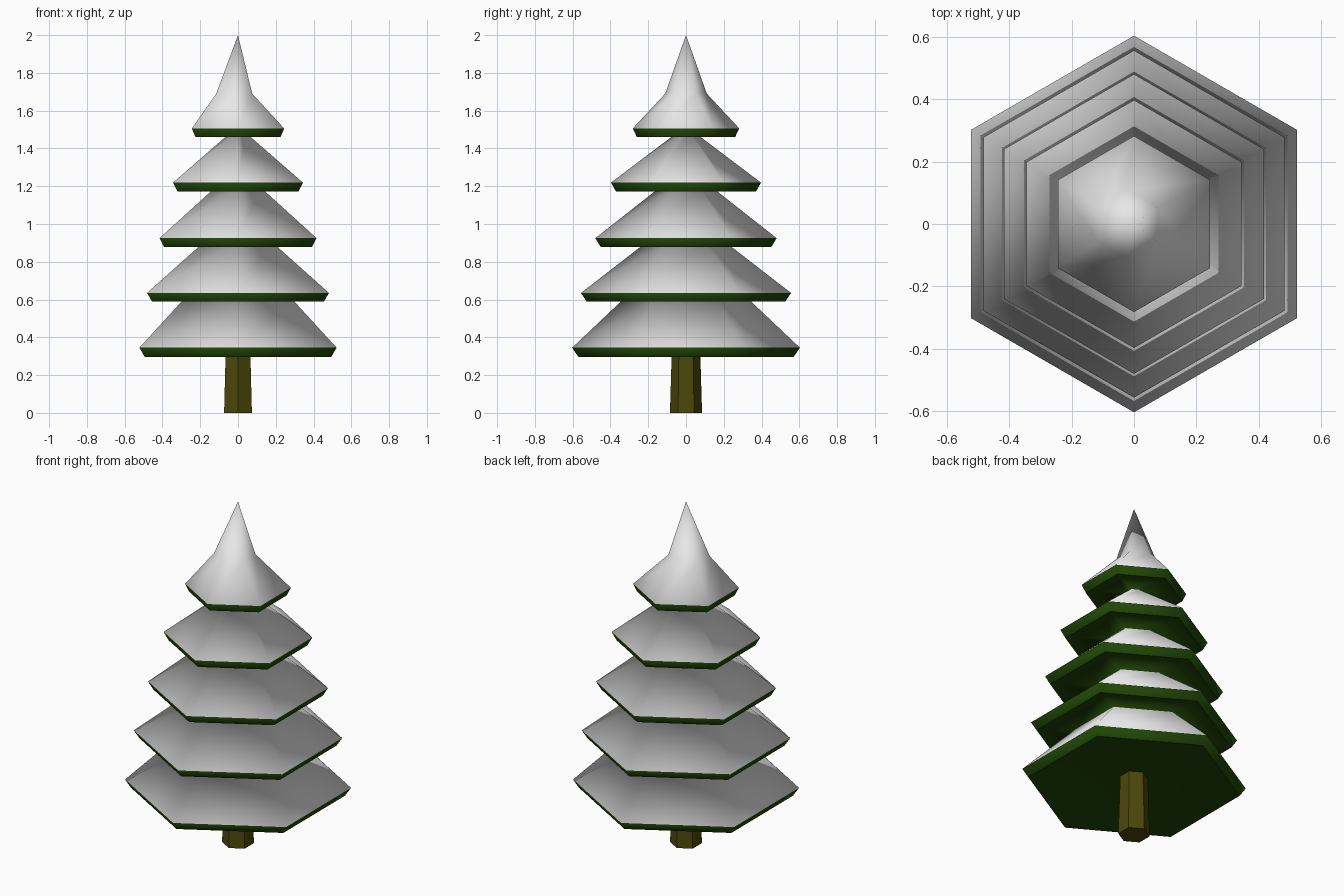
import bpy, bmesh, math

if "Cube" in bpy.data.objects:
    bpy.data.objects.remove(bpy.data.objects["Cube"])


def material(name, rgb):
    m = bpy.data.materials.new(name)
    m.diffuse_color = (*rgb, 1)
    m.use_nodes = True
    m.node_tree.nodes["Principled BSDF"].inputs["Base Color"].default_value = m.diffuse_color
    return m


SNOW = material("snow white", (0.8, 0.8, 0.8))
GREEN = material("pine green", (0.014, 0.06, 0.002))
BARK = material("bark brown", (0.072, 0.062, 0.003))


def hex_stack(name, rings, bands, mats, sharp_rings=(), smooth=True):
    """Join hexagonal rings (radius, z, x shift); radius 0 gives a point.
    bands holds the material index of each band between rings."""
    bm = bmesh.new()
    loops = []
    for r, z, dx in rings:
        if r == 0:
            loops.append([bm.verts.new((dx, 0, z))] * 6)
        else:
            loops.append([bm.verts.new((dx + r * math.cos(a), r * math.sin(a), z))
                          for a in (math.radians(90 + 60 * k) for k in range(6))])
    for lo, hi, mat in zip(loops, loops[1:], bands):
        for k in range(6):
            j = (k + 1) % 6
            f = bm.faces.new(list(dict.fromkeys((lo[k], lo[j], hi[j], hi[k]))))
            f.material_index = mat
            f.smooth = smooth
    for i in sharp_rings:
        for k in range(6):
            bm.edges.get((loops[i][k], loops[i][(k + 1) % 6])).smooth = False
    bmesh.ops.recalc_face_normals(bm, faces=bm.faces)
    me = bpy.data.meshes.new(name)
    bm.to_mesh(me)
    bm.free()
    for m in mats:
        me.materials.append(m)
    ob = bpy.data.objects.new(name, me)
    bpy.context.collection.objects.link(ob)


# Trunk
hex_stack("trunk", [(0, 0, 0), (0.085, 0, 0), (0.074, 0.37, 0)], [0, 0], [BARK], smooth=False)

# Snowy branch tiers in one skin: underside radius and height, rim radius and height,
# then the ring where the snow meets the underside of the next tier
tiers = [(0.57, 0.297, 0.603, 0.345, 0.32, 0.613),
         (0.525, 0.589, 0.556, 0.635, 0.21, 0.903),
         (0.452, 0.879, 0.48, 0.925, 0.137, 1.195),
         (0.37, 1.171, 0.397, 1.219, 0.045, 1.485),
         (0.26, 1.46, 0.282, 1.506, 0.11, 1.69)]
rings, bands, sharp = [(0, 0.36, 0)], [], []
for n, (rb, zb, r, z, rt, zt) in enumerate(tiers):
    sharp.append(len(rings))
    rings += [(rb, zb, 0), (r, z, 0), (rt, zt, -0.02 if n == 4 else 0)]
    bands += [0, 0, 1]
rings.append((0, 2.0, 0))  # pointed tip
bands.append(1)
hex_stack("snowy_branches", rings, bands, [GREEN, SNOW], sharp)
